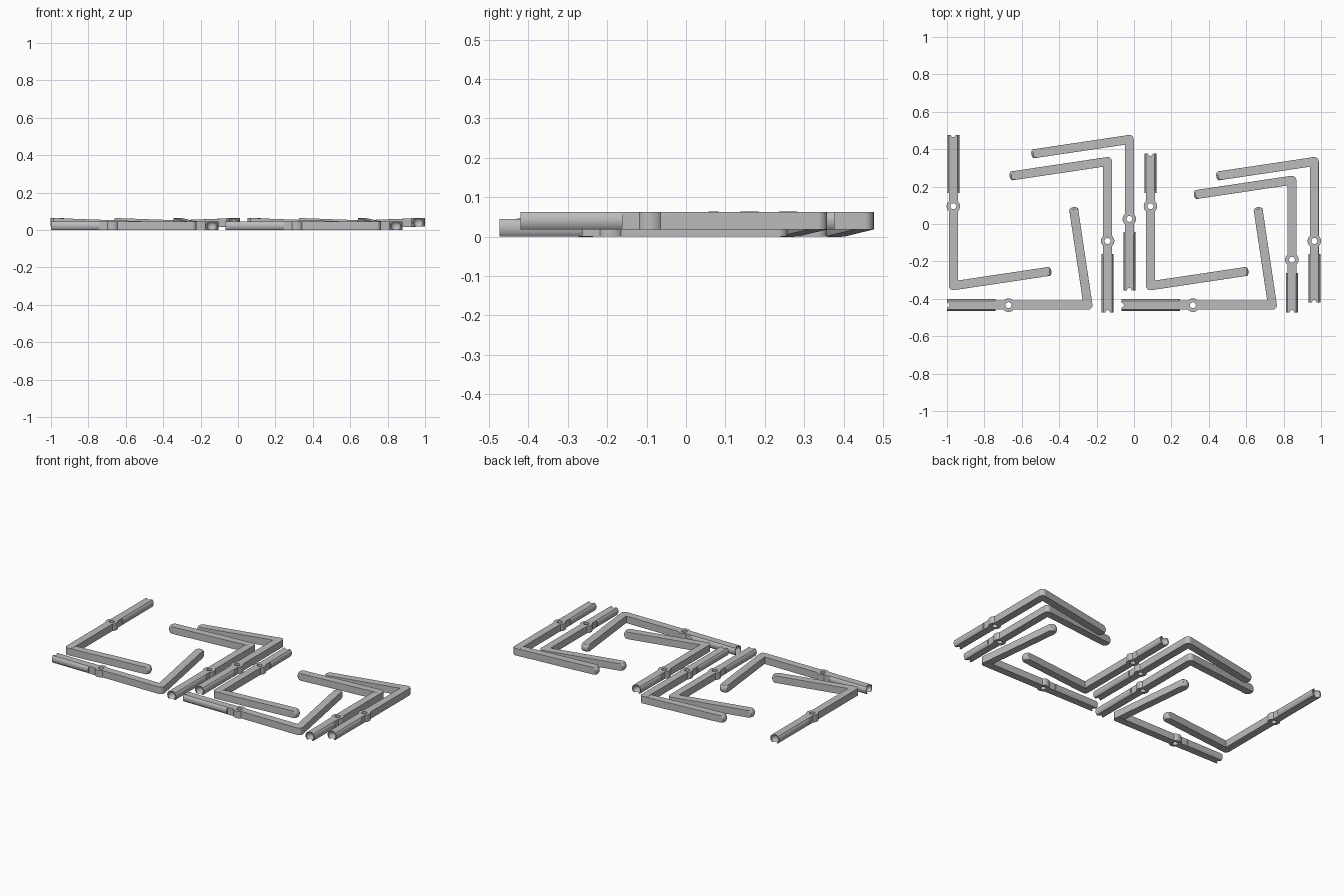
import bpy, bmesh, math
from mathutils import Matrix, Vector

cube = bpy.data.objects.get("Cube")
if cube:
    bpy.data.objects.remove(cube, do_unlink=True)

grey = bpy.data.materials.new("plain grey")
grey.use_nodes = True
grey.diffuse_color = (0.5, 0.5, 0.5, 1)
grey.node_tree.nodes["Principled BSDF"].inputs["Base Color"].default_value = (0.5, 0.5, 0.5, 1)

HALF_H = 0.0225      # half thickness of every part
HALF_W = 0.024       # half width of the bars
BAR_R = 0.0335       # bars are rods flattened on four sides
GRIP_R = 0.032       # grips are rods flattened above and below
BOSS_AT, GRIP_AT, ARM = 0.425, 0.495, 0.498
LIFT = 0.018
SIDES = 32


def clamp(v, limit):
    return max(-limit, min(limit, v))


def loft(bm, direction, stations, half_w, rise=0.0):
    """Flattened rod through (distance, radius) stations."""
    d = Vector(direction).normalized()
    side = Vector((d.y, -d.x, 0))
    rings = []
    for t, r in stations:
        ring = []
        for i in range(SIDES):
            a = math.tau * i / SIDES
            p = d * t + side * clamp(r * math.cos(a), half_w)
            p.z = clamp(r * math.sin(a), HALF_H) + rise * t
            ring.append(bm.verts.new(p))
        rings.append(ring)
    faces = [bm.faces.new(rings[0]), bm.faces.new(rings[-1][::-1])]
    for a, b in zip(rings, rings[1:]):
        for i in range(SIDES):
            j = (i + 1) % SIDES
            faces.append(bm.faces.new((a[i], b[i], b[j], a[j])))
    bmesh.ops.recalc_face_normals(bm, faces=faces)


def disc(bm, y, radius, depth):
    bmesh.ops.create_cone(bm, cap_ends=True, segments=SIDES, radius1=radius, radius2=radius,
                          depth=depth, matrix=Matrix.Translation((0, y, 0)))


def to_object(bm, name):
    mesh = bpy.data.meshes.new(name)
    bm.to_mesh(mesh)
    bm.free()
    obj = bpy.data.objects.new(name, mesh)
    bpy.context.collection.objects.link(obj)
    mesh.materials.append(grey)
    return obj


def bent_lever(name, x, y, turn, length, raised):
    # Leg, grip, pivot boss and rounded elbow
    bm = bmesh.new()
    loft(bm, (0, 1, 0), [(0, BAR_R), (GRIP_AT + 0.01, BAR_R)], HALF_W)
    loft(bm, (0, 1, 0), [(GRIP_AT, GRIP_R), (length, GRIP_R)], GRIP_R)
    disc(bm, BOSS_AT, 0.036, 2 * HALF_H)
    disc(bm, 0, HALF_W, 2 * HALF_H)

    # Sloping arm with a ball tip
    stations = [(0, BAR_R)]
    for i in range(9):
        a = math.radians(85) * i / 8
        stations.append((ARM + GRIP_R * math.sin(a), BAR_R * math.cos(a)))
    tilt = math.radians(8.5)
    rise = (-LIFT if raised else LIFT) / ARM
    loft(bm, (math.cos(tilt), math.sin(tilt), 0), stations, HALF_W, rise)
    obj = to_object(bm, name)

    # Pivot hole and end socket
    bm = bmesh.new()
    disc(bm, BOSS_AT, 0.016, 0.2)
    bmesh.ops.create_uvsphere(bm, u_segments=24, v_segments=16, radius=0.026,
                              matrix=Matrix.Translation((0, length, 0)))
    cutter = to_object(bm, name + "_cutter")
    cutter.hide_render = True
    mod = obj.modifiers.new("holes", 'BOOLEAN')
    mod.operation = 'DIFFERENCE'
    mod.solver = 'EXACT'
    mod.use_self = True
    mod.object = cutter
    bpy.ops.object.select_all(action='DESELECT')
    bpy.context.view_layer.objects.active = obj
    obj.select_set(True)
    bpy.ops.object.modifier_apply(modifier=mod.name)
    bpy.data.objects.remove(cutter, do_unlink=True)
    bpy.ops.object.shade_smooth_by_angle(angle=math.radians(30))

    obj.location = (x, y, HALF_H + (LIFT if raised else 0))
    obj.rotation_euler.z = math.radians(turn)


LONG, MID, SHORT = 0.807, 0.754, 0.707
levers = [
    ("left_column_lever", -0.966, -0.33, 0, LONG, True),
    ("front_lever_a", -0.246, -0.434, 90, MID, False),
    ("inner_lever_a", -0.141, 0.334, 180, LONG, False),
    ("outer_lever_a", -0.025, 0.452, 180, LONG, True),
    ("middle_column_lever", 0.088, -0.33, 0, SHORT, True),
    ("front_lever_b", 0.740, -0.434, 90, LONG, False),
    ("inner_lever_b", 0.844, 0.234, 180, SHORT, False),
    ("outer_lever_b", 0.964, 0.334, 180, MID, True),
]
for lever in levers:
    bent_lever(*lever)
